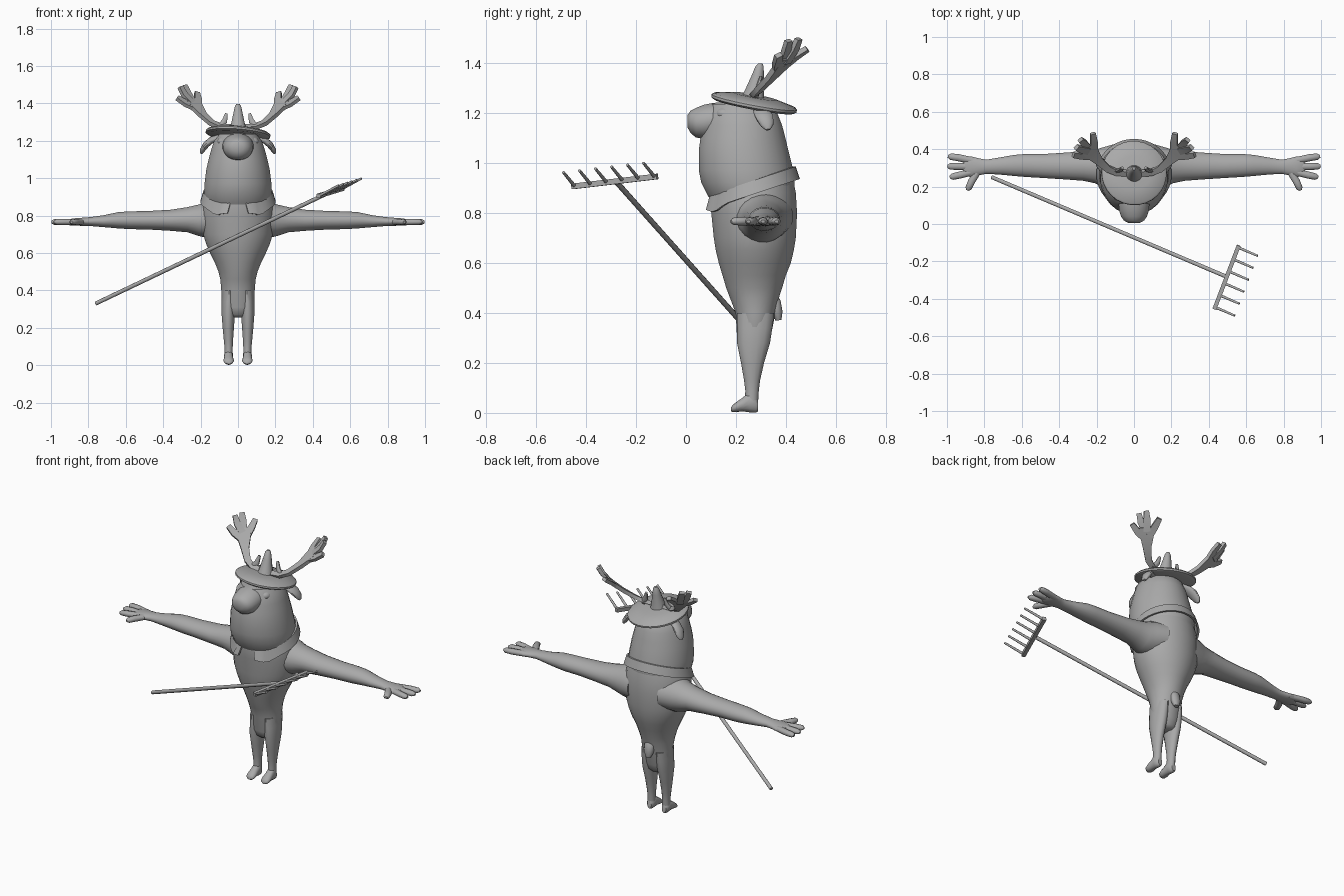
import bpy, bmesh, math
from mathutils import Vector

X, Y, Z = Vector((1, 0, 0)), Vector((0, 1, 0)), Vector((0, 0, 1))
grey = bpy.data.materials.new("plain grey")
grey.diffuse_color = (0.4, 0.4, 0.4, 1)


def finish(name, bm, angle=45):
    bmesh.ops.recalc_face_normals(bm, faces=bm.faces)
    me = bpy.data.meshes.new(name)
    bm.to_mesh(me)
    bm.free()
    me.materials.append(grey)
    for p in me.polygons:
        p.use_smooth = True
    me.set_sharp_from_angle(angle=math.radians(angle))
    ob = bpy.data.objects.new(name, me)
    bpy.context.collection.objects.link(ob)
    return ob


def sweep(name, stations, n, axis=None, sides=20, mirror=1):
    """Skin elliptical rings (x, y, z, half_width, half_depth); 4 sides makes a flat bar."""
    bm = bmesh.new()
    pts = [Vector(s[:3]) for s in stations]
    rings = []
    for i, s in enumerate(stations):
        d = axis or (pts[min(i + 1, len(pts) - 1)] - pts[max(i - 1, 0)])
        d = d.normalized()
        v = (n - d * n.dot(d)).normalized()
        u = v.cross(d)
        k = math.sqrt(2) if sides == 4 else 1
        ring = []
        for j in range(sides):
            a = 2 * math.pi * (j + 0.5) / sides
            p = pts[i] + u * s[3] * k * math.cos(a) + v * s[4] * k * math.sin(a)
            ring.append(bm.verts.new((p.x * mirror, p.y, p.z)))
        rings.append(ring)
    for a, b in zip(rings, rings[1:]):
        for j in range(sides):
            bm.faces.new((a[j], a[(j + 1) % sides], b[(j + 1) % sides], b[j]))
    bm.faces.new(rings[0])
    bm.faces.new(rings[-1])
    return finish(name, bm)


def stack(name, rows):
    """Upright form from rows of (z, half width, front y, back y)."""
    sweep(name, [(0, (f + b) / 2, z, w, (b - f) / 2) for z, w, f, b in rows], Y, Z, 28)


def ball(name, c, r):
    bm = bmesh.new()
    bmesh.ops.create_uvsphere(bm, u_segments=20, v_segments=12, radius=1)
    for v in bm.verts:
        v.co = Vector((c[i] + v.co[i] * r[i] for i in range(3)))
    finish(name, bm)


# Torso and head
stack("torso", [(.255, .04, .24, .31), (.27, .07, .22, .325), (.31, .086, .203, .34), (.4, .09, .198, .358),
                (.46, .095, .175, .372), (.5, .105, .16, .385), (.55, .125, .145, .40),
                (.6, .15, .13, .42), (.65, .172, .118, .432), (.7, .187, .11, .44),
                (.8, .195, .10, .445), (.88, .185, .09, .44), (.93, .165, .10, .43)])
stack("head", [(.82, .15, .12, .42), (.87, .175, .085, .43), (.92, .182, .06, .435),
               (.97, .18, .05, .43), (1.05, .17, .05, .41), (1.1, .158, .057, .398),
               (1.15, .145, .068, .385), (1.2, .128, .08, .365), (1.235, .10, .10, .33)])

# Muzzle
sweep("muzzle", [(0, .18, 1.175, .085, .07), (0, .11, 1.17, .084, .07), (0, .07, 1.163, .08, .069),
                 (0, .04, 1.16, .07, .06), (0, .018, 1.163, .054, .045),
                 (0, .006, 1.166, .03, .025)], Z, -Y)

# Tail
sweep("tail", [(0, .33, .48, .02, .02), (0, .355, .44, .032, .026), (0, .365, .40, .03, .022),
               (0, .37, .37, .016, .012)], Y, sides=12)

# Hat disc and its pointed top
tilt = Vector((.08, .185, 1)).normalized()
mid = Vector((0, .272, 1.236))
sweep("hat", [(*(mid + tilt * h), r, r) for h, r in
              ((-.012, .16), (-.004, .174), (.006, .174), (.014, .165), (.03, .09))], Y, tilt, 28)
sweep("hat_spike", [(0, .265, 1.25, .05, .05), (0, .275, 1.30, .036, .036), (0, .287, 1.35, .025, .025),
                    (0, .294, 1.385, .017, .017), (0, .297, 1.397, .009, .009)], Y, Z, 12)

# Paired parts
plate = Vector((.36, .55, -.75)).normalized()
for side, m in (("right", -1), ("left", 1)):
    # Arm with palm
    sweep(side + "_arm", [(.10, .30, .785, .13, .10), (.17, .305, .778, .105, .098), (.21, .307, .775, .09, .085),
                          (.27, .31, .778, .08, .068), (.36, .31, .775, .073, .057), (.48, .31, .775, .065, .05),
                          (.58, .313, .775, .062, .048), (.64, .313, .775, .057, .044), (.72, .31, .77, .046, .032),
                          (.79, .306, .768, .038, .024), (.83, .306, .767, .046, .022), (.87, .306, .766, .056, .02),
                          (.90, .306, .765, .05, .017), (.915, .305, .765, .03, .01)], Z, X, mirror=m)
    # Fingers and thumb
    for k, (a, b, tip) in enumerate((((.85, .335), (.94, .355), (.995, .362)), ((.87, .306), (.94, .308), (.998, .308)),
                                     ((.86, .28), (.93, .262), (.985, .25)), ((.83, .29), (.87, .225), (.89, .18)))):
        sweep("%s_finger_%d" % (side, k + 1),
              [(*a, .766, .02, .016), (*b, .766, .02, .017), ((b[0] + 3 * tip[0]) / 4, (b[1] + 3 * tip[1]) / 4, .766, .018, .015),
               (*tip, .765, .008, .007)], Z, sides=10, mirror=m)
    # Leg and foot
    sweep(side + "_leg", [(.048, .278, .40, .036, .075), (.05, .275, .34, .038, .07), (.052, .27, .28, .037, .066),
                          (.052, .266, .20, .031, .046), (.051, .264, .13, .025, .032),
                          (.05, .264, .09, .022, .027), (.05, .262, .04, .023, .026)], Y, Z, 14, m)
    sweep(side + "_foot", [(.05, .288, .03, .014, .024), (.05, .278, .034, .022, .033), (.05, .255, .044, .025, .042),
                           (.05, .228, .034, .025, .028), (.05, .205, .025, .028, .021),
                           (.05, .188, .018, .024, .015), (.05, .18, .014, .012, .008)], Z, Y, 14, m)
    # Eye and drooping ear
    ball(side + "_eye", (.078 * m, .155, 1.195), (.034, .036, .026))
    sweep(side + "_ear", [(.10, .29, 1.22, .02, .014), (.14, .30, 1.205, .032, .018), (.17, .315, 1.18, .036, .018),
                          (.19, .325, 1.15, .026, .014), (.197, .328, 1.132, .01, .007)],
          Vector((.7, 0, .7)), sides=12, mirror=m)
    # Antler: flat stem and palm with tines
    sweep(side + "_antler_stem", [(.02, .27, 1.27, .014, .011), (.09, .275, 1.275, .016, .011), (.14, .295, 1.295, .018, .011),
                                  (.19, .34, 1.34, .023, .011), (.225, .38, 1.385, .038, .011),
                                  (.25, .41, 1.42, .042, .010)], plate, sides=4, mirror=m)
    tines = (((.215, .39, 1.385), (.215, .44, 1.425), (.22, .485, 1.455)),
             ((.24, .40, 1.40), (.27, .435, 1.455), (.287, .45, 1.495)),
             ((.24, .39, 1.40), (.285, .40, 1.445), (.308, .41, 1.488)),
             ((.225, .365, 1.375), (.28, .365, 1.40), (.325, .37, 1.43)))
    for k, t in enumerate(tines):
        sweep("%s_antler_tine_%d" % (side, k + 1),
              [(*p, w, .010) for p, w in zip(t, (.02, .019, .014))], plate, sides=4, mirror=m)
    sweep(side + "_brow_tine", [(.10, .28, 1.27, .018, .011), (.072, .29, 1.305, .016, .011), (.062, .30, 1.345, .008, .007)],
          Y, sides=8, mirror=m)

# Collar: sloping band, open at the front with pointed flaps
bm = bmesh.new()
cols = []
steps = 36
for i in range(steps + 1):
    t = -1 + 2 * i / steps
    a = math.pi * t * .93
    f = (1 - math.cos(a)) / 2                     # 0 at the back, 1 at the front
    top, low = .985 - .115 * f, .935 - .125 * f
    low -= .02 * max(0, 1 - abs(abs(t) - .86) / .12)
    col = []
    for z, r in ((top, .182), (low, .198), (low, .186), (top, .172)):
        s = math.sin(a) * (1.0 if z == top or abs(t) < .9 else 1.3)
        col.append(bm.verts.new((s * r * 1.02, .265 + math.cos(a) * (r - .008), z)))
    cols.append(col)
for a, b in zip(cols, cols[1:]):
    for j in range(4):
        bm.faces.new((a[j], a[(j + 1) % 4], b[(j + 1) % 4], b[j]))
bm.faces.new(cols[0])
bm.faces.new(cols[-1])
finish("collar", bm, 35)

# Rake: handle, bar and six tines
sweep("rake_handle", [(-.76, .25, .33, .011, .011), (.49, -.28, .925, .011, .011)], Z, sides=10)
p, q = Vector((.56, -.115, .945)), Vector((.43, -.455, .905))
sweep("rake_bar", [(*p, .011, .011), (*q, .011, .011)], Z, sides=4)
for k in range(6):
    c = p.lerp(q, .03 + .94 * k / 5)
    e = c + Vector((.105, -.045, .055))
    sweep("rake_tine_%d" % (k + 1), [(*c, .008, .008), (*e, .006, .006)], Z, sides=8)
